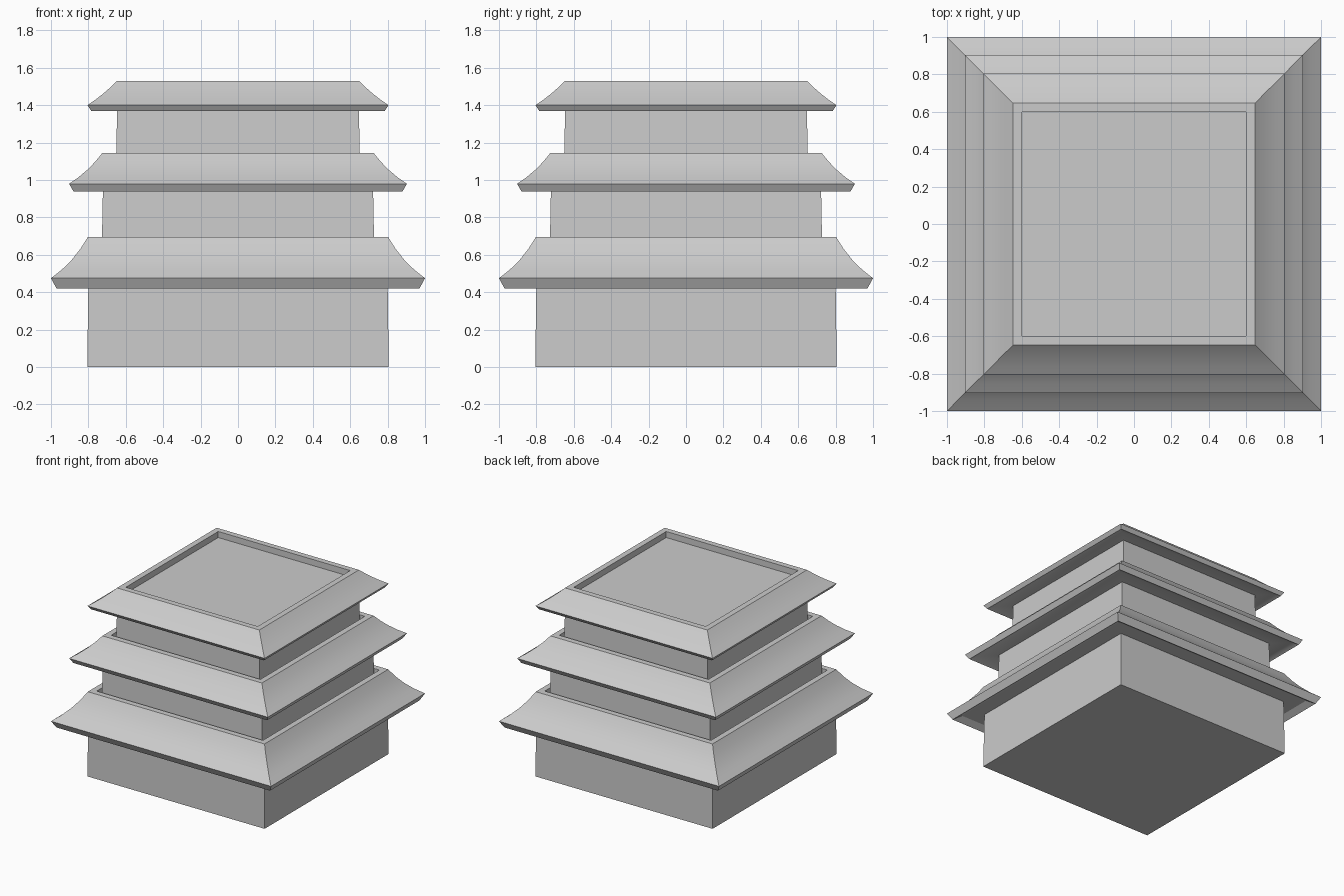
import bpy, bmesh, math

if "Cube" in bpy.data.objects:
    bpy.data.objects.remove(bpy.data.objects["Cube"])


def square_loft(name, profile, cap_start=False, cap_end=False):
    """Stack square rings from (half width, z) pairs and skin them."""
    bm = bmesh.new()
    rings = [[bm.verts.new((sx * h, sy * h, z))
              for sx, sy in ((-1, -1), (1, -1), (1, 1), (-1, 1))]
             for h, z in profile]
    for a, b in zip(rings, rings[1:]):
        for i in range(4):
            j = (i + 1) % 4
            bm.faces.new((a[i], a[j], b[j], b[i]))
    if cap_start:
        bm.faces.new(rings[0][::-1])
    if cap_end:
        bm.faces.new(rings[-1])
    mesh = bpy.data.meshes.new(name)
    bm.to_mesh(mesh)
    bm.free()
    obj = bpy.data.objects.new(name, mesh)
    bpy.context.collection.objects.link(obj)
    bpy.ops.object.select_all(action='DESELECT')
    obj.select_set(True)
    bpy.context.view_layer.objects.active = obj
    bpy.ops.object.shade_smooth_by_angle(angle=math.radians(25))
    return obj


def roof_slope(tip, top, sag, steps=4):
    """Slightly hollow roof curve from eave tip to rim."""
    pts = []
    for i in range(steps + 1):
        t = i / steps
        bow = 4 * sag * t * (1 - t)
        pts.append((tip[0] + (top[0] - tip[0]) * t - bow,
                    tip[1] + (top[1] - tip[1]) * t - bow))
    return pts


RIM, RECESS = 0.047, 0.05
# wall bottom z, wall half widths, eave bottom, eave tip, roof top, curve sag
tiers = [
    ("lower", 0.0, 0.806, 0.80, (0.97, 0.42), (1.0, 0.475), (0.803, 0.695), 0.012),
    ("middle", 0.645, 0.728, 0.722, (0.88, 0.94), (0.903, 0.98), (0.725, 1.145), 0.008),
    ("upper", 1.095, 0.652, 0.646, (0.785, 1.37), (0.805, 1.40), (0.647, 1.53), 0.004),
]

for i, (name, z0, w0, w1, low, tip, top, sag) in enumerate(tiers):
    lip = 0.55 * (tip[1] - low[1])
    ceiling = low[1] + lip
    # storey walls
    square_loft(name + "_walls", [(w0, z0), (w1, ceiling)], cap_start=(i == 0))
    # roof: soffit, eave lip, slope, rim and recess
    last = i == len(tiers) - 1
    profile = [(w1, ceiling), (low[0] - 0.05, ceiling), low]
    profile += roof_slope(tip, top, sag)
    inner = top[0] - RIM
    profile += [(inner, top[1]), (inner, top[1] - RECESS)]
    if not last:
        profile.append((tiers[i + 1][2], top[1] - RECESS))
    square_loft(name + "_roof", profile, cap_end=last)
